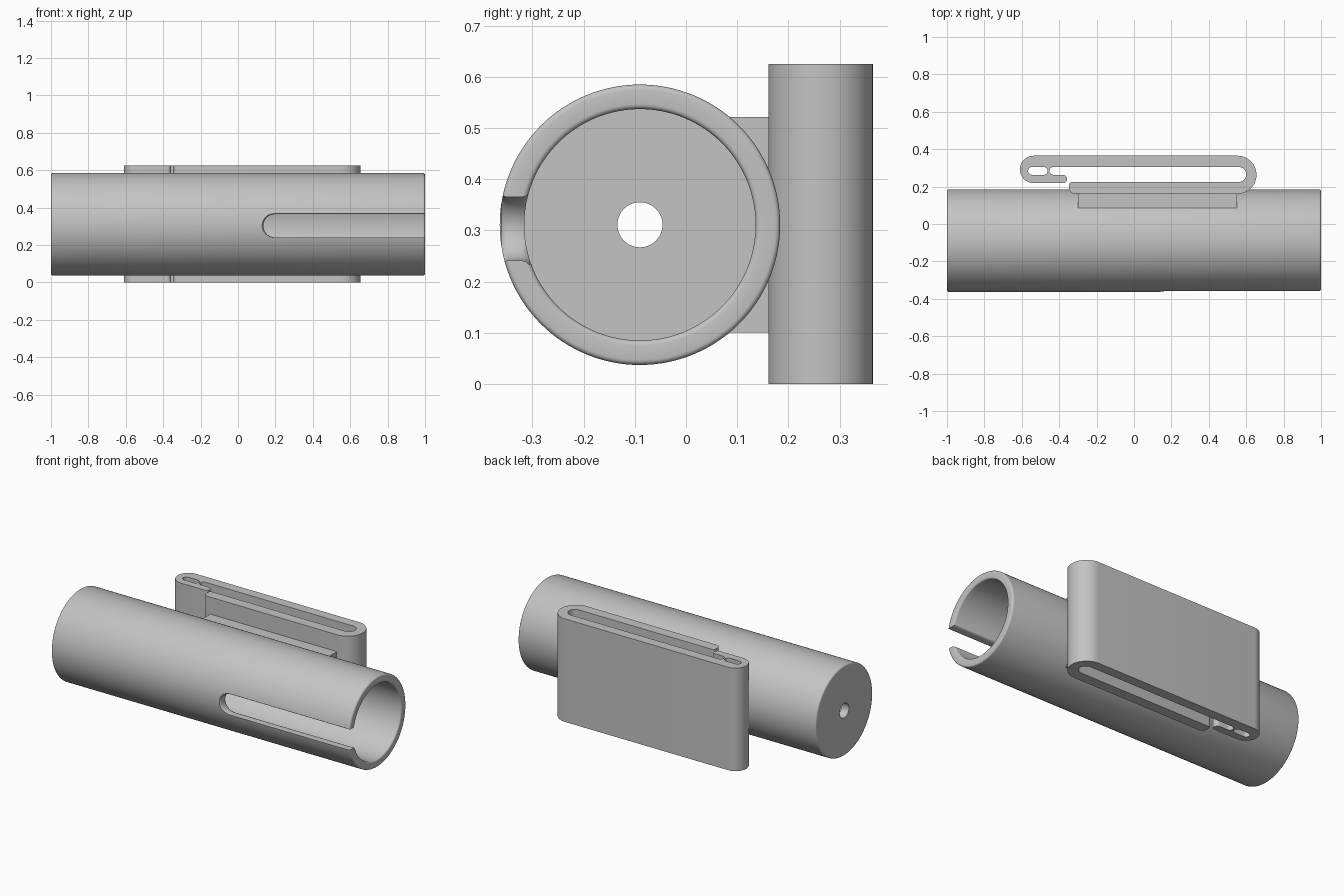
import bpy, bmesh
from math import sin, cos, pi, radians

if "Cube" in bpy.data.objects:
    bpy.data.objects.remove(bpy.data.objects["Cube"])

AXIS_Y, AXIS_Z = -0.09, 0.311      # tube axis
RADIUS, BORE = 0.274, 0.226

grey = bpy.data.materials.new("light grey plastic")
grey.use_nodes = True
grey.diffuse_color = (0.55, 0.55, 0.55, 1)
grey.node_tree.nodes["Principled BSDF"].inputs["Base Color"].default_value = grey.diffuse_color


def finish(bm, name):
    bmesh.ops.recalc_face_normals(bm, faces=bm.faces)
    mesh = bpy.data.meshes.new(name)
    bm.to_mesh(mesh)
    bm.free()
    mesh.materials.append(grey)
    obj = bpy.data.objects.new(name, mesh)
    bpy.context.collection.objects.link(obj)
    return obj


def activate(obj):
    bpy.ops.object.select_all(action='DESELECT')
    obj.select_set(True)
    bpy.context.view_layer.objects.active = obj


def cut(obj, cutter):
    activate(obj)
    mod = obj.modifiers.new("cut", 'BOOLEAN')
    mod.operation, mod.solver, mod.object = 'DIFFERENCE', 'EXACT', cutter
    bpy.ops.object.modifier_apply(modifier=mod.name)
    bpy.data.objects.remove(cutter)


def smooth(obj):
    activate(obj)
    bpy.ops.object.shade_smooth_by_angle(angle=radians(35))


def arc(x, y, r, start, end, steps=16):
    angles = [radians(start + (end - start) * i / steps) for i in range(steps + 1)]
    return [(x + r * cos(a), y + r * sin(a)) for a in angles]


def loft(rings, name, closed=False):
    """Bridge equal rings of points; cap the ends unless they join up."""
    bm = bmesh.new()
    loops = [[bm.verts.new(p) for p in ring] for ring in rings]
    pairs = list(zip(loops, loops[1:]))
    if closed:
        pairs.append((loops[-1], loops[0]))
    else:
        bm.faces.new(loops[0])
        bm.faces.new(loops[-1])
    for a, b in pairs:
        for i in range(len(a)):
            j = (i + 1) % len(a)
            bm.faces.new((a[i], a[j], b[j], b[i]))
    return finish(bm, name)


def lathe(profile, name, closed, segments=128):
    """Revolve (x, radius) points around the tube axis."""
    turns = [2 * pi * i / segments for i in range(segments)]
    rings = [[(x, AXIS_Y + r * cos(t), AXIS_Z + r * sin(t)) for t in turns]
             for x, r in profile]
    return loft(rings, name, closed)


# Tube: open at the left end, floor with a small hole at the right end
f = 0.01
profile = [(-1, 0.044)]
profile += arc(-1 + f, RADIUS - f, f, 180, 90, 4)
profile += arc(1 - f, RADIUS - f, f, 90, 0, 4)
profile += arc(1 - f, BORE + f, f, 0, -90, 4)
profile += [(-0.95, BORE), (-0.95, 0.044)]
tube = lathe(profile, "tube", True)

# Long slot in the front wall, slightly flared at both surfaces
stations = [(-0.40, 0.069), (-0.361, 0.069), (-0.356, 0.064), (-0.35, 0.062),
            (-0.32, 0.062), (-0.313, 0.064), (-0.306, 0.07), (-0.22, 0.07)]
rings = []
for y, r in stations:
    outline = arc(0.198, 0.303, r, 90, 270, 24)
    outline += [(1.2, 0.303 - r), (1.2, 0.303 + r)]
    rings.append([(x, y, z) for x, z in outline])
cut(tube, loft(rings, "slot_cutter"))
smooth(tube)

# Spacer block shaped to the tube's back
corners = [(-0.3, 0.08), (0.55, 0.08), (0.55, 0.168), (-0.3, 0.168)]
spacer = loft([[(x, y, z) for x, y in corners] for z in (0.1, 0.522)], "spacer_block")
cut(spacer, lathe([(-1.1, 0.266), (1.1, 0.266)], "spacer_cutter", False))
smooth(spacer)

# Belt clip: one folded band with a hooked end, extruded upward
band = arc(-0.317, 0.192, 0.03, 180, 270, 8)          # free end of the inner arm
band += arc(0.553, 0.263, 0.102, -90, 90, 32)         # outside of the fold
band += arc(-0.537, 0.292, 0.073, 90, 270, 24)        # outside of the hook
band += arc(-0.38, 0.241, 0.022, -90, 90)             # hook tip
band += arc(-0.431, 0.284, 0.021, -90, -270)          # notch beside the web
band += arc(0.56, 0.265, 0.04, 90, -90)               # inside of the fold
band += arc(-0.33, 0.208, 0.017, 90, 180, 8)[:-1]
hole = arc(-0.545, 0.284, 0.021, 90, 270) + arc(-0.483, 0.284, 0.021, -90, 90)

bm = bmesh.new()
for loop in (band, hole):
    verts = [bm.verts.new((x, y, 0)) for x, y in loop]
    for i, v in enumerate(verts):
        bm.edges.new((v, verts[(i + 1) % len(verts)]))
bmesh.ops.triangle_fill(bm, use_beauty=True, edges=bm.edges[:], normal=(0, 0, 1))
top = bmesh.ops.extrude_face_region(bm, geom=bm.faces[:], use_keep_orig=True)["geom"]
bmesh.ops.translate(bm, vec=(0, 0, 0.625),
                    verts=[g for g in top if isinstance(g, bmesh.types.BMVert)])
smooth(finish(bm, "belt_clip"))
